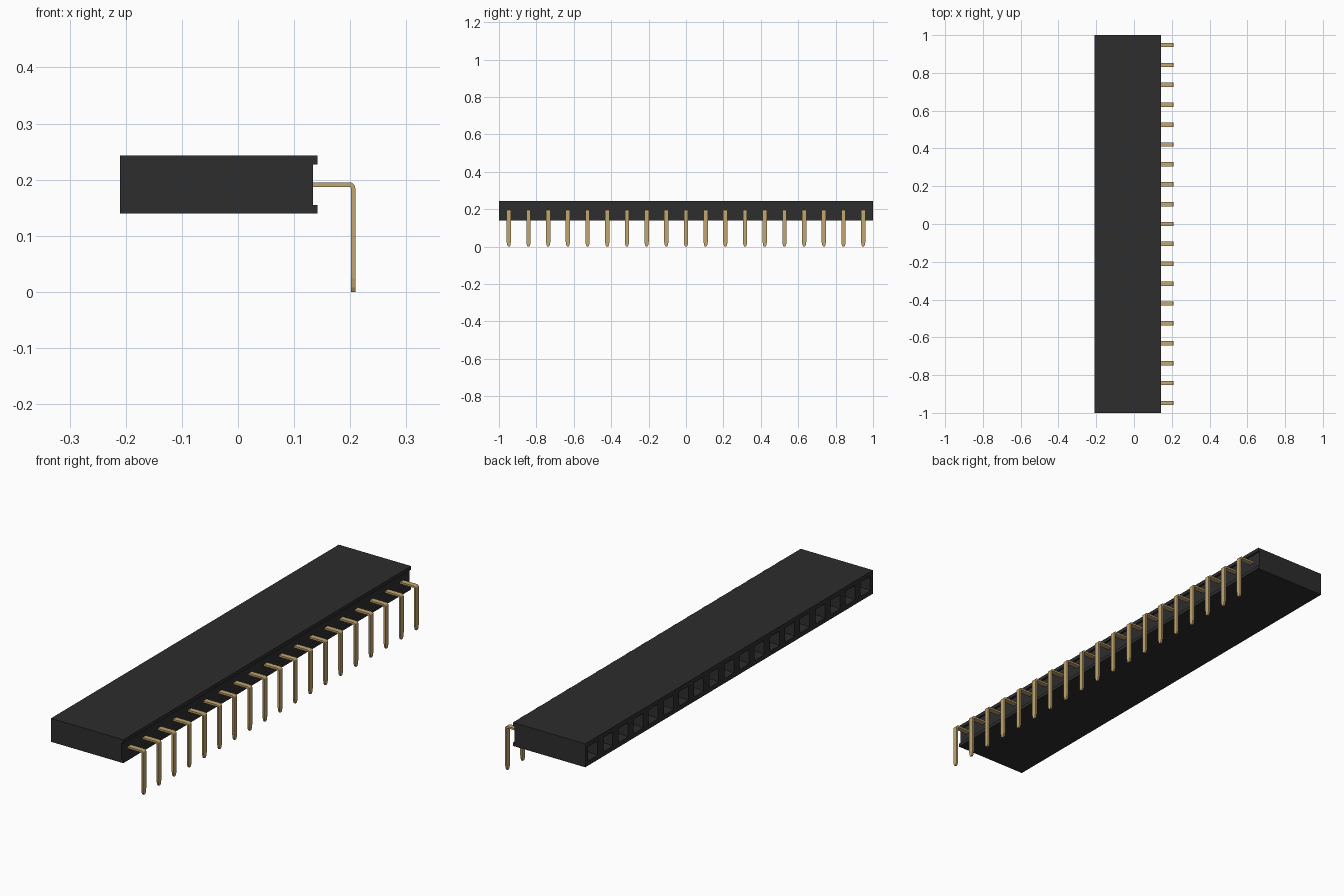
import bpy, bmesh, math

if "Cube" in bpy.data.objects:
    bpy.data.objects.remove(bpy.data.objects["Cube"])

PINS = 19
PITCH = 2 / PINS


def material(name, rgb, roughness):
    m = bpy.data.materials.new(name)
    m.use_nodes = True
    m.diffuse_color = (*rgb, 1)
    bsdf = m.node_tree.nodes["Principled BSDF"]
    bsdf.inputs["Base Color"].default_value = (*rgb, 1)
    bsdf.inputs["Roughness"].default_value = roughness
    return m


def finish(bm, name, mat):
    bmesh.ops.recalc_face_normals(bm, faces=bm.faces)
    mesh = bpy.data.meshes.new(name)
    bm.to_mesh(mesh)
    bm.free()
    mesh.materials.append(mat)
    obj = bpy.data.objects.new(name, mesh)
    bpy.context.collection.objects.link(obj)
    return obj


def loft(bm, rings):
    """Skin a list of equal point rings and cap both ends."""
    loops = [[bm.verts.new(p) for p in ring] for ring in rings]
    n = len(loops[0])
    for a, b in zip(loops, loops[1:]):
        for i in range(n):
            j = (i + 1) % n
            bm.faces.new((a[i], a[j], b[j], b[i]))
    bm.faces.new(loops[0][::-1])
    bm.faces.new(loops[-1])


black = material("black plastic", (0.026, 0.026, 0.026), 0.6)
gold = material("gold metal", (0.54, 0.38, 0.16), 0.4)

# Housing: C-shaped profile along y, one segment per contact
profile = [(-0.21, 0.14), (0.142, 0.14), (0.142, 0.155), (0.134, 0.155),
           (0.134, 0.227), (0.142, 0.227), (0.142, 0.243), (-0.21, 0.243)]
bm = bmesh.new()
loft(bm, [[(x, -1 + k * PITCH, z) for x, z in profile] for k in range(PINS + 1)])
bmesh.ops.recalc_face_normals(bm, faces=bm.faces)

# Sockets: square mouth, funnel, then a deep contact hole
mouths = [f for f in bm.faces if f.normal.x < -0.9]
bmesh.ops.inset_individual(bm, faces=mouths, thickness=0.028)
bmesh.ops.inset_individual(bm, faces=mouths, thickness=0.011, depth=-0.015)
for f in mouths:
    for v in bmesh.ops.extrude_discrete_faces(bm, faces=[f])["faces"][0].verts:
        v.co.x += 0.15
finish(bm, "housing", black)

# Pin: flat strip with a rounded elbow and a tapered tip
T, W = 0.004, 0.0115
CX, CZ, R = 0.199, 0.185, 0.006      # elbow centre and middle radius
stations = [(0.12, CZ + R, 90, W)]
for a in range(90, -1, -15):
    t = math.radians(a)
    stations.append((CX + R * math.cos(t), CZ + R * math.sin(t), a, W))
stations += [(CX + R, 0.025, 0, W), (CX + R, 0.008, 0, W * 0.75), (CX + R, 0, 0, W * 0.4)]

rings = []
for x, z, a, w in stations:
    dx, dz = T * math.cos(math.radians(a)), T * math.sin(math.radians(a))
    rings.append([(x - dx, -w, z - dz), (x + dx, -w, z + dz),
                  (x + dx, w, z + dz), (x - dx, w, z - dz)])
bm = bmesh.new()
loft(bm, rings)
first = finish(bm, "pin_1", gold)

# Repeat the pin along the row
for k in range(PINS):
    pin = first if k == 0 else bpy.data.objects.new(f"pin_{k + 1}", first.data)
    if k:
        bpy.context.collection.objects.link(pin)
    pin.location.y = -1 + (k + 0.5) * PITCH
